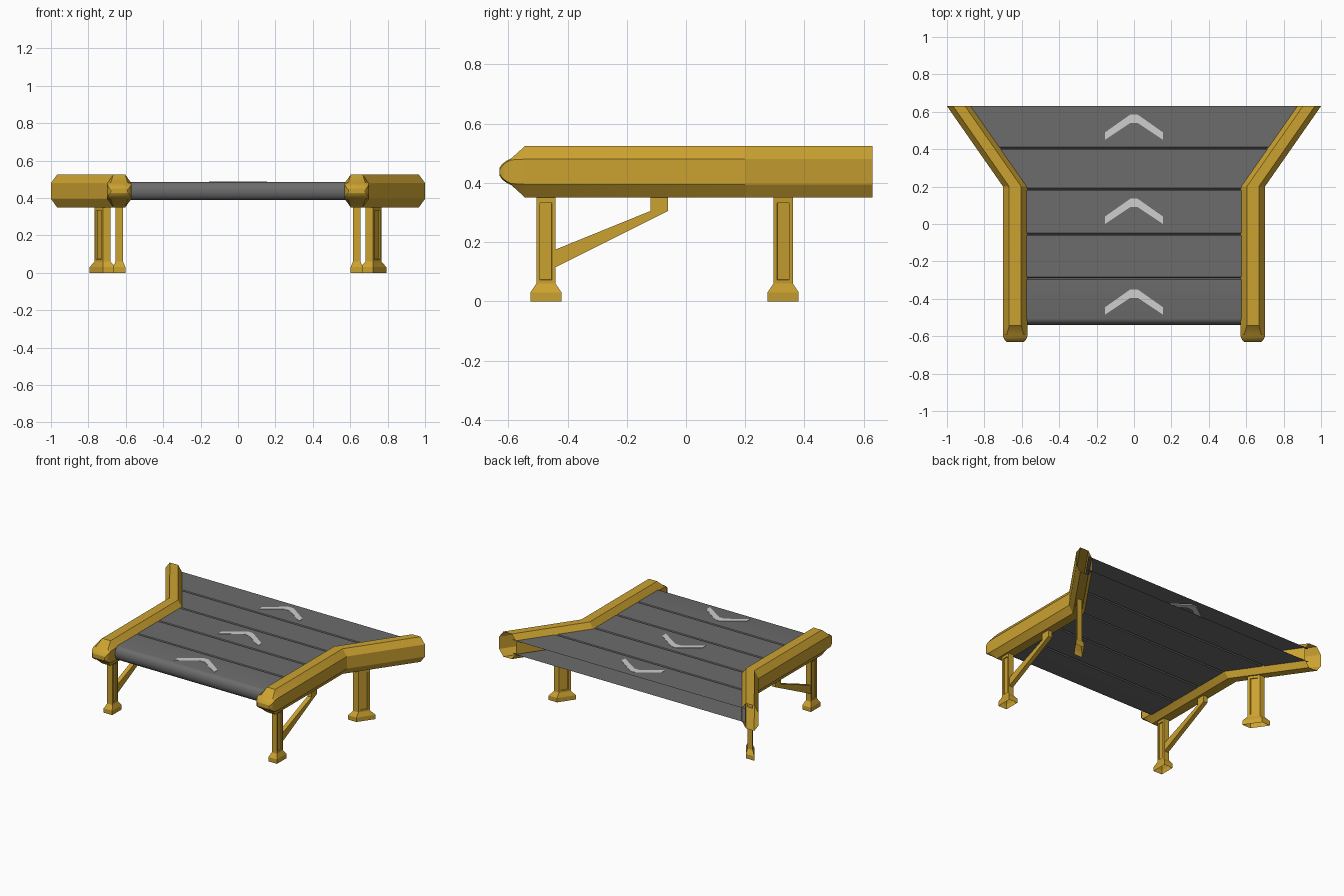
import bpy, bmesh, math

if "Cube" in bpy.data.objects:
    bpy.data.objects.remove(bpy.data.objects["Cube"])

SLOPE = 0.3 / 0.43          # sideways flare of the rear section
BEND = 0.2                  # y where the flare starts
MID = 0.4375                # height of the rail and belt centre


def material(name, rgb):
    m = bpy.data.materials.new(name)
    m.diffuse_color = (*rgb, 1)
    m.use_nodes = True
    m.node_tree.nodes["Principled BSDF"].inputs["Base Color"].default_value = m.diffuse_color
    return m


yellow = material("yellow paint", (0.60, 0.36, 0.03))
grey = material("belt grey", (0.15, 0.15, 0.15))
light = material("light grey marking", (0.62, 0.62, 0.62))


def flare(y):
    return max(0.0, y - BEND) * SLOPE


def loft(bm, rings, closed=True, cap_start=False, cap_end=False):
    vs = [[bm.verts.new(p) for p in r] for r in rings]
    n = len(vs[0])
    for a, b in zip(vs, vs[1:]):
        for i in range(n if closed else n - 1):
            j = (i + 1) % n
            bm.faces.new((a[i], a[j], b[j], b[i]))
    if cap_start:
        bm.faces.new(vs[0])
    if cap_end:
        bm.faces.new(vs[-1])
    bmesh.ops.recalc_face_normals(bm, faces=bm.faces)


def finish(bm, name, mat, mirror=False):
    me = bpy.data.meshes.new(name)
    bm.to_mesh(me)
    bm.free()
    me.materials.append(mat)
    ob = bpy.data.objects.new(name, me)
    bpy.context.collection.objects.link(ob)
    if mirror:
        ob.modifiers.new("mirror", 'MIRROR').use_mirror_merge = False
    return ob


def smooth(ob, angle):
    bpy.ops.object.select_all(action='DESELECT')
    ob.select_set(True)
    bpy.context.view_layer.objects.active = ob
    bpy.ops.object.shade_smooth_by_angle(angle=math.radians(angle))


# Side rails: eight-sided tube, rounded nose at the front, open at the rear
def rail_ring(y, hx, hx_top, hz, hz_top):
    c = 0.635 + flare(y)
    pts = [(hx, -hz), (hx, hz), (hx_top, hz_top), (-hx_top, hz_top),
           (-hx, hz), (-hx, -hz), (-hx_top, -hz_top), (hx_top, -hz_top)]
    return [(c + x, y, MID + z) for x, z in pts]


full = (0.065, 0.032, 0.0425, 0.0875)
bm = bmesh.new()
loft(bm, [rail_ring(-0.63, 0.045, 0.04, 0.006, 0.012),
          rail_ring(-0.621, 0.056, 0.045, 0.02, 0.026),
          rail_ring(-0.605, 0.064, 0.047, 0.033, 0.038),
          rail_ring(-0.59, 0.065, 0.045, 0.04, 0.045),
          rail_ring(-0.543, *full), rail_ring(BEND, *full),
          rail_ring(0.63, *full)], cap_start=True)
smooth(finish(bm, "side_rails", yellow, True), 25)

# Belt: hollow loop with rounded front, grooved top and bottom, open rear
H, R, G = 0.0475, 0.035, 0.007
half = [(-0.505, H)]
for g in (-0.29, -0.055, 0.185, 0.405):
    half += [(g - G, H), (g, H - 0.008), (g + G, H)]
half += [(0.2, H), (0.63, H)]
half.sort()
nose = [(-0.505 - R * math.sin(a), H * math.cos(a))
        for a in (math.pi * i / 10 for i in range(1, 10))]
profile = half[::-1] + nose + [(y, -z) for y, z in half]
bm = bmesh.new()
loft(bm, [[(s * (0.6 + flare(y)), y, MID + z) for y, z in profile] for s in (-1, 1)],
     closed=False)
# outward normals: the top must face up
if max(bm.faces, key=lambda f: f.calc_center_median().z).normal.z < 0:
    bmesh.ops.reverse_faces(bm, faces=bm.faces)
smooth(finish(bm, "belt", grey), 25)

# Arrow-shaped markings on the belt
side = [(0.02, 0.0), (0.155, -0.095), (0.155, -0.135), (0.02, -0.045)]
arrow = side + [(-x, y) for x, y in side[::-1]]
for i, apex in enumerate((0.585, 0.135, -0.35)):
    bm = bmesh.new()
    loft(bm, [[(x, apex + y, z) for x, y in arrow] for z in (0.478, 0.487)],
         cap_start=True, cap_end=True)
    finish(bm, f"belt_marking_{i + 1}", light)


# Legs: wide foot, slotted shaft; the rear pair is sheared to follow the flare
def legs(name, cx, cy, shear):
    bm = bmesh.new()
    rings = []
    for z, hx, hy in ((0, 0.033, 0.0525), (0.03, 0.033, 0.0525), (0.06, 0.02, 0.0325),
                      (0.345, 0.02, 0.0325), (0.375, 0.02, 0.0325)):
        rings.append([(sx * hx, sy * hy, z)
                      for sx, sy in ((-1, -1), (1, -1), (1, 1), (-1, 1))])
    loft(bm, rings, cap_end=True)
    slots = [f for f in bm.faces
             if abs(f.normal.x) > 0.9 and 0.1 < f.calc_center_median().z < 0.3]
    bmesh.ops.inset_individual(bm, faces=slots, thickness=0.0175)
    bmesh.ops.inset_individual(bm, faces=slots, thickness=0.001, depth=-0.007)
    for v in bm.verts:
        v.co.x += cx + v.co.y * shear
        v.co.y += cy
    finish(bm, name, yellow, True)


legs("front_legs", 0.635, -0.473, 0)
legs("rear_legs", 0.635 + flare(0.328), 0.328, SLOPE)

# Diagonal braces from the front legs up to the rails
brace = [(-0.45, 0.171), (-0.12, 0.305), (-0.12, 0.37),
         (-0.06, 0.37), (-0.06, 0.305), (-0.45, 0.11)]
bm = bmesh.new()
loft(bm, [[(0.635 + x, y, z) for y, z in brace] for x in (-0.015, 0.015)],
     cap_start=True, cap_end=True)
finish(bm, "leg_braces", yellow, True)
